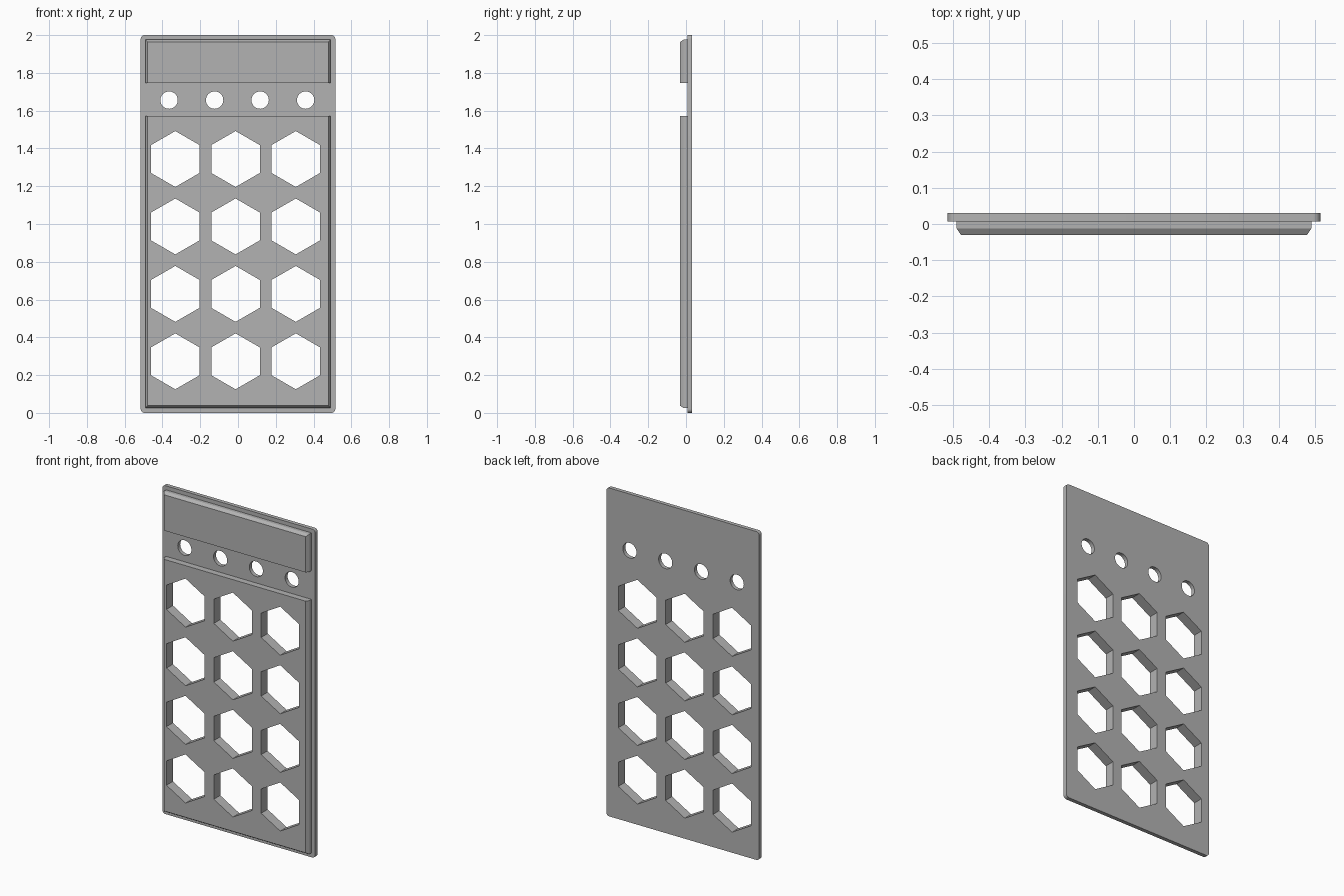
import bpy, bmesh
from math import sin, cos, pi, radians

default = bpy.data.objects.get("Cube")
if default:
    bpy.data.objects.remove(default, do_unlink=True)

BACK, STEP, BREAK, FRONT = 0.031, 0.007, -0.013, -0.031
BEVEL = 0.012

grey = bpy.data.materials.new("grey")
grey.use_nodes = True
grey.diffuse_color = (0.45, 0.45, 0.45, 1)
grey.node_tree.nodes["Principled BSDF"].inputs["Base Color"].default_value = (0.45, 0.45, 0.45, 1)


def loft(name, rings):
    """Solid from matching (x, z) outlines, each given with its depth y."""
    bm = bmesh.new()
    loops = [[bm.verts.new((x, y, z)) for x, z in pts] for y, pts in rings]
    for a, b in zip(loops, loops[1:]):
        for i in range(len(a)):
            j = (i + 1) % len(a)
            bm.faces.new((a[i], a[j], b[j], b[i]))
    bm.faces.new(loops[0])
    bm.faces.new(loops[-1])
    bmesh.ops.recalc_face_normals(bm, faces=bm.faces)
    mesh = bpy.data.meshes.new(name)
    bm.to_mesh(mesh)
    bm.free()
    mesh.materials.append(grey)
    obj = bpy.data.objects.new(name, mesh)
    bpy.context.collection.objects.link(obj)
    return obj


def rect(x, z0, z1):
    return [(-x, z0), (x, z0), (x, z1), (-x, z1)]


def polygon(cx, cz, r, n):
    return [(cx + r * sin(2 * pi * i / n), cz + r * cos(2 * pi * i / n)) for i in range(n)]


def rounded_rect(x, z0, z1, r, steps=5):
    centres = [(x - r, z1 - r), (r - x, z1 - r), (r - x, z0 + r), (x - r, z0 + r)]
    return [(cx + r * cos(a), cz + r * sin(a))
            for q, (cx, cz) in enumerate(centres)
            for a in [(q + i / steps) * pi / 2 for i in range(steps + 1)]]


def combine(target, tool, operation):
    mod = target.modifiers.new(operation.lower(), "BOOLEAN")
    mod.operation, mod.object, mod.solver = operation, tool, "EXACT"
    bpy.context.view_layer.objects.active = target
    bpy.ops.object.modifier_apply(modifier=mod.name)
    bpy.data.objects.remove(tool, do_unlink=True)


def panel(name, z0, z1, low_bevel, high_bevel):
    outer = rect(0.49, z0, z1)
    inner = rect(0.49 - BEVEL, z0 + low_bevel, z1 - high_bevel)
    return loft(name, [(STEP + 0.01, outer), (BREAK, outer), (FRONT, inner)])


# Backing plate with rounded corners
plate_outline = rounded_rect(0.515, 0, 2, 0.02)
plate = loft("perforated_plate", [(BACK, plate_outline), (STEP, plate_outline)])

# Raised front panels, bevelled on their outer edges only
combine(plate, panel("lower_panel", 0.026, 1.571, BEVEL, 0), "UNION")
combine(plate, panel("upper_panel", 1.746, 1.976, 0, BEVEL), "UNION")

# Hexagonal openings and the row of round holes
holes = [polygon(-0.013 + 0.319 * (c - 1), 0.273 + 0.357 * r, 0.148, 6)
         for r in range(4) for c in range(3)]
holes += [polygon(-0.365 + 0.241 * i, 1.656, 0.046, 32) for i in range(4)]
for outline in holes:
    cutter = loft("hole_cutter", [(0.1, outline), (-0.1, outline)])
    cutter.hide_render = True
    combine(plate, cutter, "DIFFERENCE")

# Smooth only the round walls
bpy.ops.object.select_all(action="DESELECT")
plate.select_set(True)
bpy.context.view_layer.objects.active = plate
bpy.ops.object.shade_smooth_by_angle(angle=radians(25))
